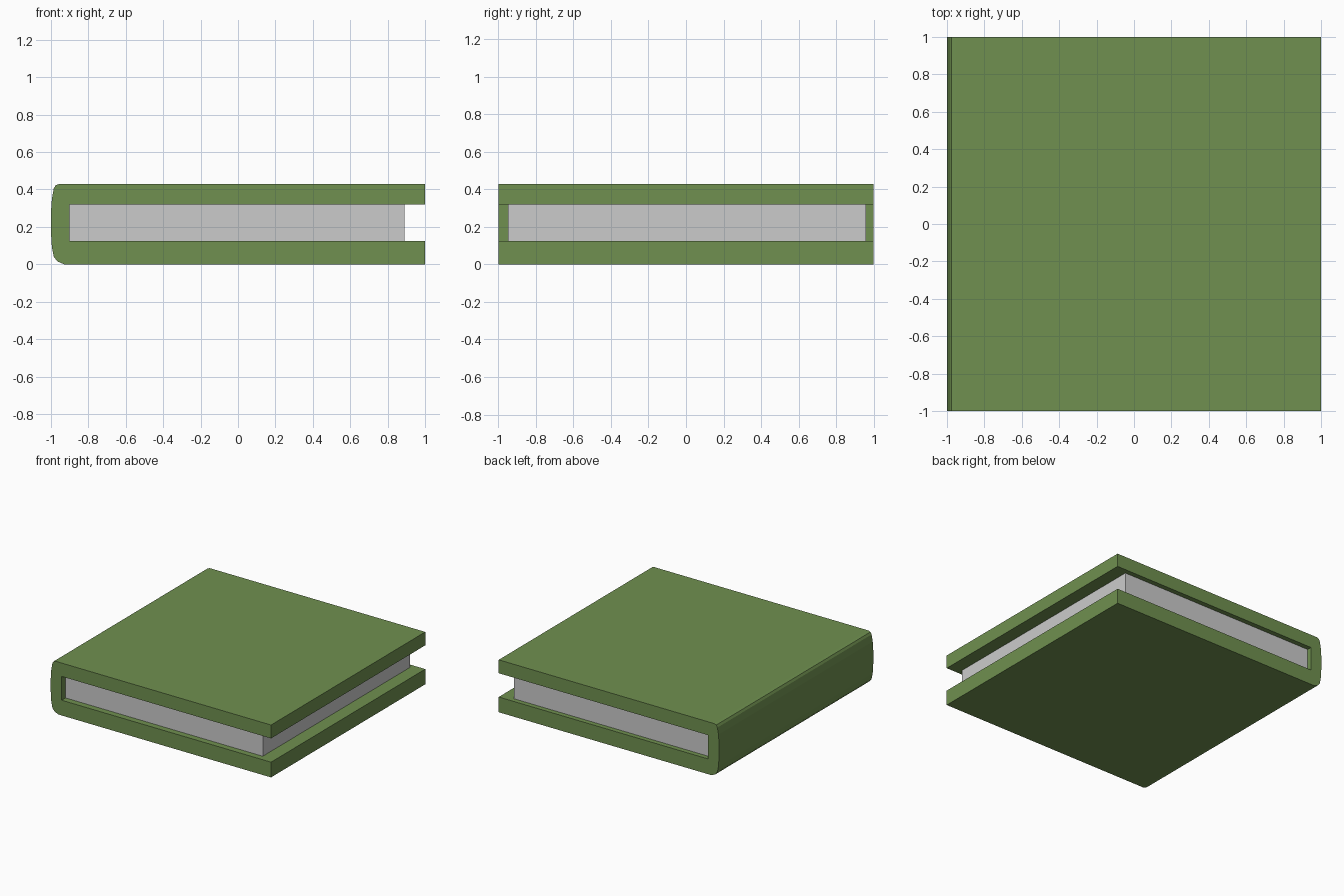
import bpy
import bmesh

if "Cube" in bpy.data.objects:
    bpy.data.objects.remove(bpy.data.objects["Cube"])


def extrude_profile(name, points, y0, y1):
    """Extrude an x/z outline along y into a closed solid."""
    bm = bmesh.new()
    face = bm.faces.new([bm.verts.new((x, y0, z)) for x, z in points])
    result = bmesh.ops.extrude_face_region(bm, geom=[face])
    moved = [v for v in result["geom"] if isinstance(v, bmesh.types.BMVert)]
    bmesh.ops.translate(bm, verts=moved, vec=(0, y1 - y0, 0))
    bmesh.ops.recalc_face_normals(bm, faces=bm.faces)
    mesh = bpy.data.meshes.new(name)
    bm.to_mesh(mesh)
    bm.free()
    obj = bpy.data.objects.new(name, mesh)
    bpy.context.collection.objects.link(obj)
    return obj


green = bpy.data.materials.new("green_cover")
green.diffuse_color = (0.16, 0.28, 0.08, 1)
green.use_nodes = True
green.node_tree.nodes["Principled BSDF"].inputs["Base Color"].default_value = green.diffuse_color

# Cover: two boards joined by a softly rounded spine
cover_outline = [
    (1, 0), (1, 0.125), (-0.9, 0.125), (-0.9, 0.32), (1, 0.32), (1, 0.43),
    (-0.955, 0.43), (-0.975, 0.423), (-0.985, 0.405), (-0.995, 0.35),
    (-1, 0.28), (-1, 0.17), (-0.995, 0.09), (-0.985, 0.04),
    (-0.965, 0.015), (-0.93, 0),
]
cover = extrude_profile("cover", cover_outline, -1, 1)
cover.data.materials.append(green)

# Page block, set back from the open edges
page_outline = [(-0.9, 0.125), (0.89, 0.125), (0.89, 0.32), (-0.9, 0.32)]
extrude_profile("page_block", page_outline, -0.95, 0.96)
